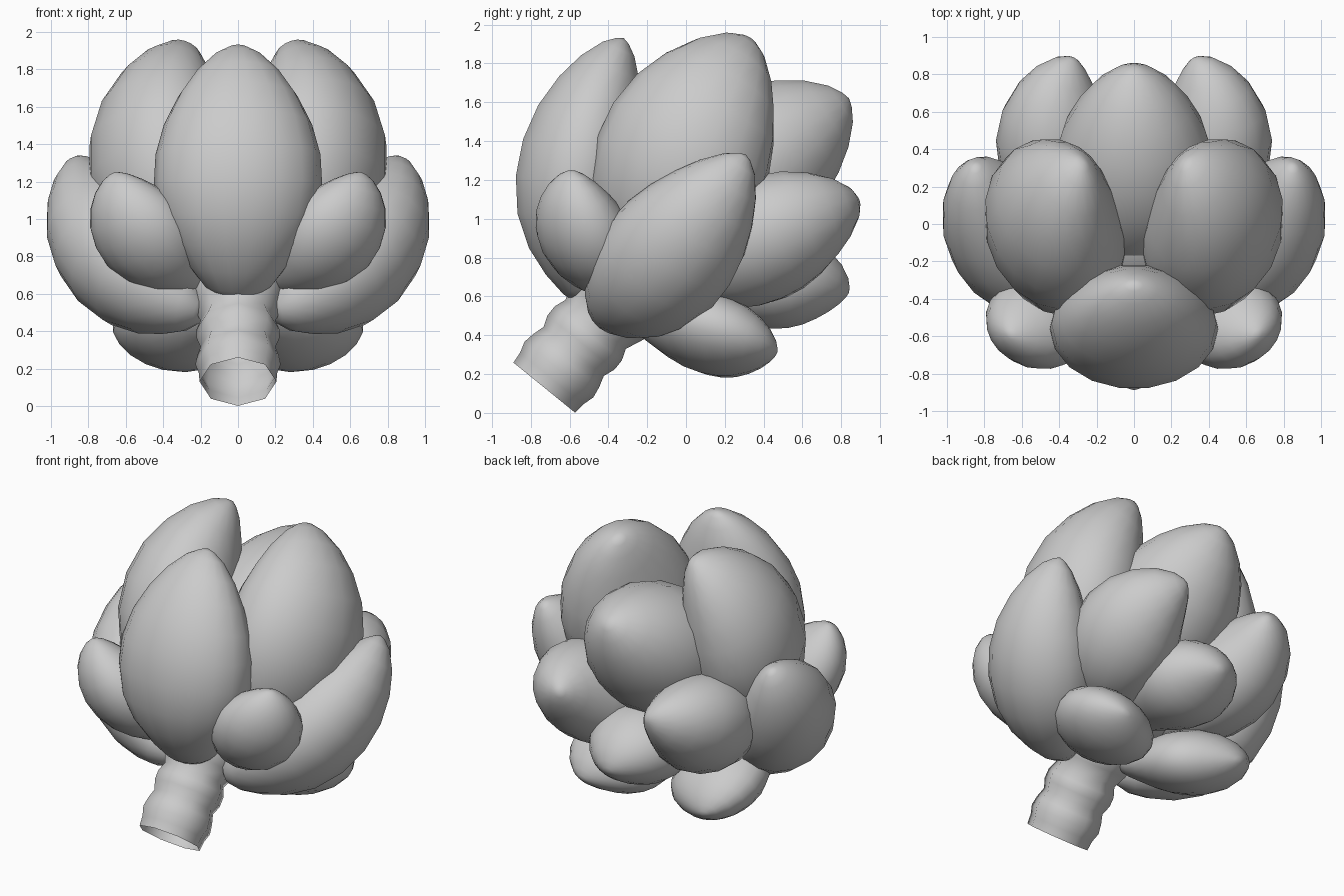
import bpy, bmesh, math
from mathutils import Vector

if "Cube" in bpy.data.objects:
    bpy.data.objects.remove(bpy.data.objects["Cube"])

# Radius along a petal: round base, wide belly, narrow tip
PROFILE = [(0.015, .22), (.06, .42), (.13, .6), (.22, .79), (.33, .94), (.45, 1), (.57, .98),
           (.69, .88), (.8, .71), (.89, .51), (.96, .28), (.99, .11)]


def finish(name, bm, mirror=False, angle=60):
    bmesh.ops.recalc_face_normals(bm, faces=bm.faces)
    me = bpy.data.meshes.new(name)
    bm.to_mesh(me)
    bm.free()
    ob = bpy.data.objects.new(name, me)
    bpy.context.collection.objects.link(ob)
    if mirror:
        ob.modifiers.new("mirror", 'MIRROR').use_mirror_merge = False
    bpy.ops.object.select_all(action='DESELECT')
    ob.select_set(True)
    bpy.context.view_layer.objects.active = ob
    bpy.ops.object.shade_smooth_by_angle(angle=math.radians(angle))
    return ob


def loft(bm, rings):
    for a, b in zip(rings, rings[1:]):
        n = len(a)
        for i in range(n):
            bm.faces.new((a[i], a[(i + 1) % n], b[(i + 1) % n], b[i]))


def petal(name, base, mid, tip, normal, w, t, full=1.0, mirror=False, n=18):
    """Elliptic loft on a curved spine; full < 1 moves the belly towards the tip."""
    base, mid, tip, normal = map(Vector, (base, mid, tip, normal))
    ctrl = 2 * mid - (base + tip) / 2
    side = normal.cross(tip - base).normalized()
    bm = bmesh.new()
    rings = []
    for s, r in PROFILE:
        s = s ** full
        p = base * (1 - s) ** 2 + ctrl * 2 * s * (1 - s) + tip * s * s
        tan = ((ctrl - base) * (1 - s) + (tip - ctrl) * s).normalized()
        sd = (side - tan * side.dot(tan)).normalized()
        nd = tan.cross(sd)
        rings.append([bm.verts.new(p + sd * (w * r * math.cos(a)) + nd * (t * r * math.sin(a)))
                      for a in (2 * math.pi * i / n for i in range(n))])
    loft(bm, rings)
    # Close both ends with a fan to a point
    for ring, p in ((rings[0], base), (rings[-1], tip)):
        c = bm.verts.new(p)
        for i in range(n):
            bm.faces.new((ring[i], ring[(i + 1) % n], c))
    return finish(name, bm, mirror)


# Single petals on the centre line
petal("front_petal", (0, -.46, .55), (0, -.56, 1.17), (0, -.32, 1.93), (0, -1, 0), .45, .325, .84)
petal("back_upper_petal", (0, -.25, .85), (0, .3, 1.25), (0, .84, 1.62), (0, .7, -.6), .43, .41, 1.0)
petal("back_lower_petal", (0, 0, .6), (0, .45, .68), (0, .84, .62), (0, .3, -1), .32, .25, .88)

# Mirrored petal pairs
petal("top_petals", (.15, -.18, .6), (.42, -.03, 1.28), (.27, .33, 1.93), (1, -.3, .2), .46, .37, .9, True)
petal("side_petals", (.18, -.42, .5), (.65, -.1, .8), (.85, .31, 1.33), (1, 0, -.5), .35, .31, .95, True)
petal("front_side_petals", (.2, -.34, .64), (.5, -.52, .91), (.66, -.59, 1.25), (.6, -.8, -.2), .28, .22, .92, True)
petal("back_side_petals", (.15, -.05, .65), (.41, .41, .9), (.32, .89, 1.09), (.6, .3, -.6), .34, .31, 1.0, True)
petal("lower_petals", (.08, -.28, .48), (.34, .11, .41), (.45, .47, .31), (.4, .1, -.9), .32, .2, .85, True)

# Hidden core that closes the gaps between petals
bm = bmesh.new()
bmesh.ops.create_uvsphere(bm, u_segments=20, v_segments=12, radius=.42)
bmesh.ops.translate(bm, verts=bm.verts, vec=(0, 0, .95))
finish("core", bm)

# Ridged stem, tilted forward, open at the cut end
axis = Vector((0, .63, .776)).normalized()
up = Vector((0, -axis.z, axis.y))
start = Vector((0, -.73, .13))
m = 8
bm = bmesh.new()
rings = []
for d, r in [(0, .205), (.06, .21), (.12, .228), (.18, .218), (.24, .2), (.3, .222),
             (.36, .222), (.42, .2), (.5, .235), (.6, .27), (.7, .25)]:
    rings.append([bm.verts.new(start + axis * d + Vector((r * math.sin(a), 0, 0)) + up * (r * math.cos(a)))
                  for a in (2 * math.pi * i / m for i in range(m))])
loft(bm, rings)
finish("stem", bm)
